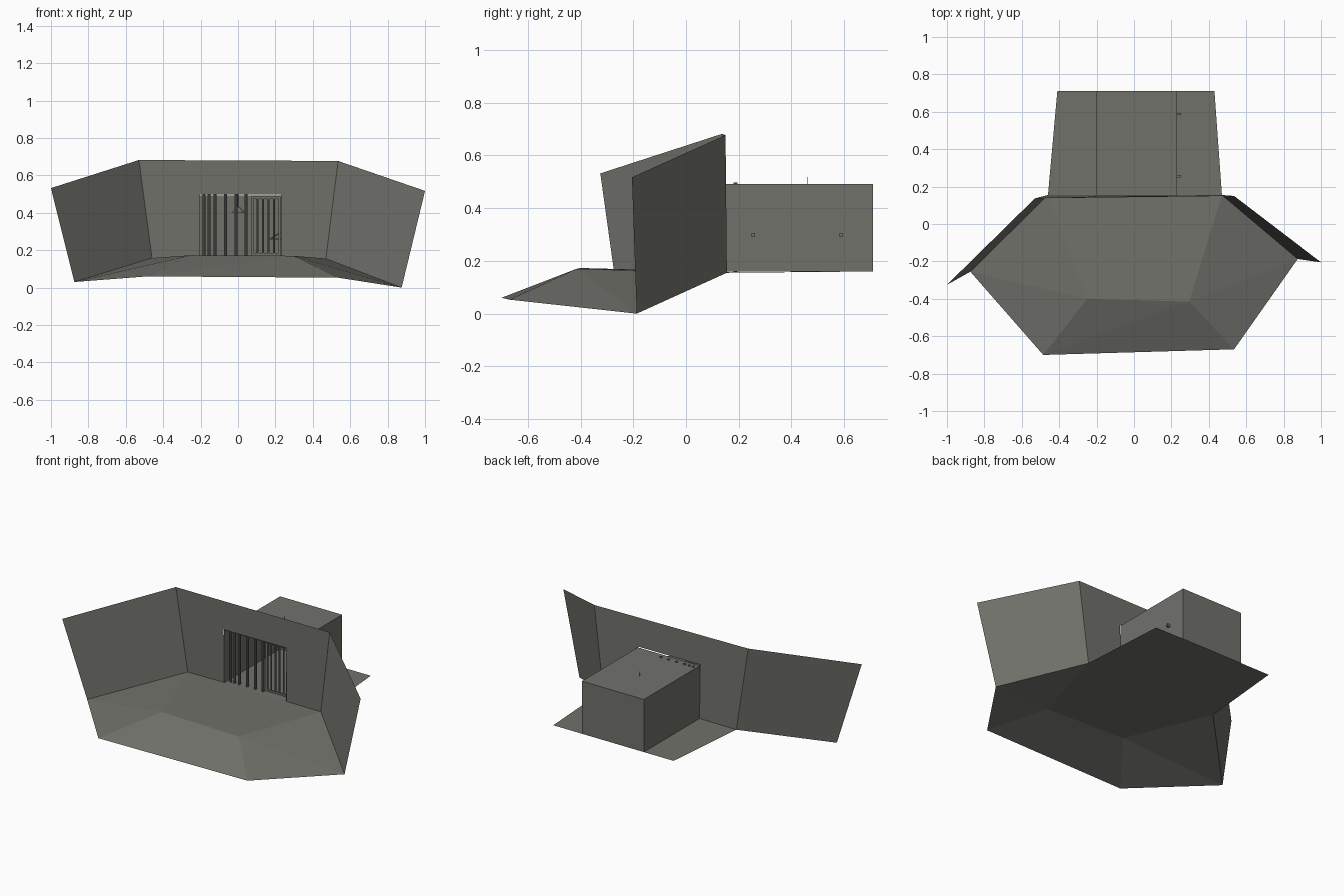
import bpy, bmesh
from mathutils import Vector

if "Cube" in bpy.data.objects:
    bpy.data.objects.remove(bpy.data.objects["Cube"])

stone = bpy.data.materials.new("warm_grey")
stone.diffuse_color = (0.165, 0.165, 0.148, 1)
stone.use_nodes = True
stone.node_tree.nodes["Principled BSDF"].inputs["Base Color"].default_value = stone.diffuse_color


def sheet(name, verts, faces):
    me = bpy.data.meshes.new(name)
    me.from_pydata(verts, [], faces)
    me.materials.append(stone)
    ob = bpy.data.objects.new(name, me)
    bpy.context.collection.objects.link(ob)
    return ob


def box(name, lo, hi):
    bpy.ops.mesh.primitive_cube_add(size=1, location=[(a + b) / 2 for a, b in zip(lo, hi)])
    ob = bpy.context.object
    ob.name = name
    ob.scale = [b - a for a, b in zip(lo, hi)]
    ob.data.materials.append(stone)
    return ob


def rod(name, a, b, r, r2=None, sides=8):
    a, b = Vector(a), Vector(b)
    d = b - a
    bpy.ops.mesh.primitive_cone_add(vertices=sides, radius1=r, radius2=r if r2 is None else r2,
                                    depth=d.length, location=(a + b) / 2)
    ob = bpy.context.object
    ob.name = name
    ob.rotation_euler = d.to_track_quat('Z', 'Y').to_euler()
    ob.data.materials.append(stone)
    return ob


# Room and opening limits
X0, X1, Y0, Y1, Z0, Z1 = -0.203, 0.23, 0.152, 0.71, 0.16, 0.492

# Ground: raised plateau, sloping skirt and the floor behind the wall
sheet("ground", [
    (-0.46, 0.155, 0.158), (0.47, 0.155, 0.155), (0.295, -0.415, 0.17), (-0.25, -0.40, 0.173),
    (-0.875, -0.255, 0.03), (-0.485, -0.70, 0.06), (0.535, -0.67, 0.053), (0.875, -0.187, 0.0),
    (-0.41, 0.71, 0.16), (0.43, 0.71, 0.16)],
    [(3, 2, 1, 0), (0, 4, 3), (4, 5, 3), (5, 2, 3), (5, 6, 2), (6, 7, 2), (7, 1, 2), (0, 1, 9, 8)])

# Back wall with the cell opening cut out of it
sheet("back_wall", [
    (-0.46, 0.155, 0.158), (X0, 0.155, Z0), (X0, 0.147, 0.497), (X1, 0.151, 0.497),
    (X1, 0.155, 0.157), (0.47, 0.155, 0.155), (0.535, 0.15, 0.677), (-0.53, 0.137, 0.682)],
    [tuple(range(8))])

# Angled side walls
sheet("left_wall", [(-0.875, -0.255, 0.03), (-0.46, 0.155, 0.158),
                    (-0.53, 0.137, 0.682), (-1.0, -0.325, 0.532)], [(0, 1, 2, 3)])
sheet("right_wall", [(0.47, 0.155, 0.155), (0.875, -0.187, 0.0),
                     (1.0, -0.205, 0.517), (0.535, 0.15, 0.677)], [(0, 1, 2, 3)])

# Cell room: side walls, rear wall and roof, open to the front
sheet("cell_room", [(x, y, z) for z in (Z0, Z1) for x, y in
                    ((X0, Y0), (X1, Y0), (X1, Y1), (X0, Y1))],
      [(0, 3, 7, 4), (3, 2, 6, 7), (2, 1, 5, 6), (4, 7, 6, 5)])

# Fixed bars
for x in (-0.182, -0.155, -0.122, -0.066, -0.01, 0.043):
    rod("cell_bar", (x, 0.188, 0.158), (x, 0.188, 0.498), 0.008)

# Barred door: frame and thin uprights
DX0, DX1, DZ0, DZ1, T = 0.07, 0.228, 0.172, 0.487, 0.012
for x in (DX0, DX1 - T):
    box("door_post", (x, 0.176, DZ0), (x + T, 0.186, DZ1))
for z in (DZ0, DZ1 - T):
    box("door_rail", (DX0, 0.176, z), (DX1, 0.186, z + T))
for i in range(1, 5):
    x = DX0 + T / 2 + i * (DX1 - DX0 - T) / 5
    rod("door_bar", (x, 0.181, DZ0), (x, 0.181, DZ1), 0.005)

# Hanging lamp
rod("lamp_cord", (0, 0.46, 0.425), (0, 0.46, 0.518), 0.0015)
rod("lamp_shade", (0, 0.46, 0.402), (0, 0.46, 0.43), 0.035, 0.01, 12)

# Wall bench with stays bolted through the side wall
box("bench", (0.168, 0.24, 0.256), (X1, 0.605, 0.264))
for y in (0.255, 0.588):
    rod("bench_stay", (0.172, y, 0.262), (X1 + 0.005, y, 0.298), 0.003, sides=6)
    box("stay_bolt", (X1 - 0.005, y - 0.006, 0.29), (X1 + 0.02, y + 0.006, 0.306))
